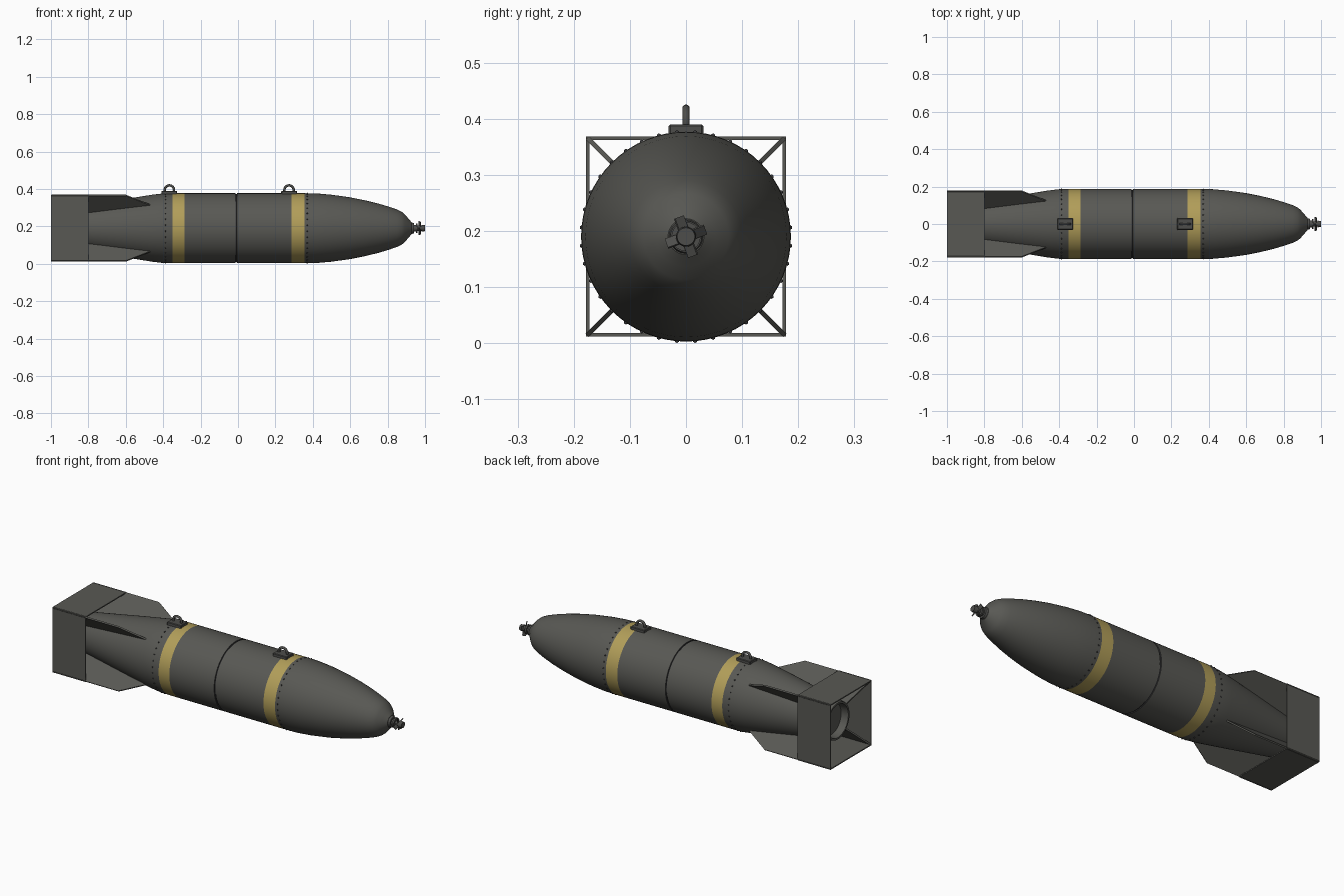
import bpy, bmesh
from math import sin, cos, pi, radians
from mathutils import Matrix, Vector

cube = bpy.data.objects.get("Cube")
if cube:
    bpy.data.objects.remove(cube, do_unlink=True)

AXIS_Z = 0.19
R = 0.187


def material(name, color):
    m = bpy.data.materials.new(name)
    m.use_nodes = True
    m.diffuse_color = (*color, 1)
    m.node_tree.nodes["Principled BSDF"].inputs["Base Color"].default_value = (*color, 1)
    return m


GREY = material("olive grey paint", (0.098, 0.098, 0.088))
YELLOW = material("yellow band paint", (0.44, 0.34, 0.10))
DARK = material("dark steel", (0.045, 0.045, 0.048))
FUZE = material("fuze metal", (0.075, 0.075, 0.07))


def finish(name, bm, mats, smooth=None):
    bmesh.ops.recalc_face_normals(bm, faces=bm.faces)
    mesh = bpy.data.meshes.new(name)
    bm.to_mesh(mesh)
    bm.free()
    ob = bpy.data.objects.new(name, mesh)
    bpy.context.collection.objects.link(ob)
    for m in mats:
        mesh.materials.append(m)
    if smooth:
        bpy.ops.object.select_all(action='DESELECT')
        ob.select_set(True)
        bpy.context.view_layer.objects.active = ob
        bpy.ops.object.shade_smooth_by_angle(angle=radians(smooth))
    return ob


def lathe(name, profile, mats, segments=64, smooth=30, rule=None):
    """Spin (x, radius) points about the long axis."""
    bm = bmesh.new()
    verts = [bm.verts.new((x, 0, AXIS_Z + r)) for x, r in profile]
    edges = [bm.edges.new(p) for p in zip(verts, verts[1:])]
    bmesh.ops.spin(bm, geom=verts + edges, cent=(0, 0, AXIS_Z), axis=(1, 0, 0),
                   angle=2 * pi, steps=segments, use_duplicate=False)
    bmesh.ops.remove_doubles(bm, verts=bm.verts, dist=0.0002)
    if rule:
        for f in bm.faces:
            f.material_index = rule(f.calc_center_median().x)
    return finish(name, bm, mats, smooth)


def prism(bm, outline, offset):
    """Extrude a closed outline by an offset, centred on its plane."""
    verts = [bm.verts.new(Vector(p) - offset / 2) for p in outline]
    ext = bmesh.ops.extrude_face_region(bm, geom=[bm.faces.new(verts)])
    bmesh.ops.translate(bm, vec=offset,
                        verts=[v for v in ext["geom"] if isinstance(v, bmesh.types.BMVert)])


# Bomb body: hollow tail cone, banded cylinder with a seam, ogive nose
BANDS = ((-0.35, -0.285), (0.285, 0.355))


def body_color(x):
    if abs(x + 0.01) < 0.004:
        return 2
    return int(any(a < x < b for a, b in BANDS))


tail = [(-0.88, 0), (-0.88, 0.085), (-0.92, 0.09), (-0.92, 0.1),
        (-0.8, 0.121), (-0.6, 0.156), (-0.46, 0.179), (-0.4, 0.186)]
middle = [(BANDS[0][0], R), (BANDS[0][1], R), (-0.014, R), (-0.013, R - 0.005),
          (-0.007, R - 0.005), (-0.006, R), (BANDS[1][0], R), (BANDS[1][1], R)]
nose = [(0.42, 0.186), (0.5, 0.179), (0.6, 0.165), (0.68, 0.149), (0.75, 0.132),
        (0.81, 0.114), (0.85, 0.1), (0.875, 0.088), (0.89, 0.076),
        (0.91, 0.053), (0.928, 0.032), (0.928, 0)]
lathe("bomb_body", tail + middle + nose, [GREY, YELLOW, DARK], rule=body_color)

# Rivet rows around the body
bm = bmesh.new()
for x in (-0.388, 0.37):
    for i in range(36):
        a = 2 * pi * (i + 0.5) / 36
        pos = (x, (R - 0.0005) * sin(a), AXIS_Z + (R - 0.0005) * cos(a))
        bmesh.ops.create_icosphere(bm, subdivisions=1, radius=0.004,
                                   matrix=Matrix.Translation(pos))
finish("rivets", bm, [DARK], 60)

# Four diagonal tail fins
bm = bmesh.new()
fin = [(-0.46, 0.172), (-0.6, 0.249), (-0.998, 0.249), (-0.92, 0.09), (-0.8, 0.112)]
for i in range(4):
    a = pi / 4 + i * pi / 2
    prism(bm, [(x, r * cos(a), AXIS_Z + r * sin(a)) for x, r in fin],
          Vector((0, -sin(a), cos(a))) * 0.008)
finish("tail_fins", bm, [GREY])

# Open box shroud around the fins
bm = bmesh.new()
loops = []
for x, h in ((-1, 0.178), (-0.8, 0.178), (-0.8, 0.172), (-1, 0.172)):
    loops.append([bm.verts.new((x, sy * h, AXIS_Z + sz * h))
                  for sy, sz in ((-1, -1), (1, -1), (1, 1), (-1, 1))])
for a, b in zip(loops, loops[1:] + loops[:1]):
    for i in range(4):
        j = (i + 1) % 4
        bm.faces.new((a[i], a[j], b[j], b[i]))
finish("tail_box_shroud", bm, [GREY])

# Two suspension lugs: base plate and upright eye
for name, x in (("rear", -0.367), ("front", 0.273)):
    bm = bmesh.new()
    bmesh.ops.create_cube(bm, size=1, matrix=Matrix.Translation((x, 0, 0.379))
                          @ Matrix.Diagonal((0.084, 0.062, 0.022, 1)))
    bmesh.ops.bevel(bm, geom=bm.edges[:], offset=0.003, segments=1, affect='EDGES')
    finish(name + "_lug_base", bm, [FUZE])
    bpy.ops.mesh.primitive_torus_add(location=(x, 0, 0.394), rotation=(pi / 2, 0, 0),
                                     major_radius=0.025, minor_radius=0.0065,
                                     major_segments=28, minor_segments=10)
    eye = bpy.context.object
    eye.name = name + "_lug_eye"
    eye.data.materials.append(FUZE)
    bpy.ops.object.shade_smooth_by_angle(angle=radians(60))

# Nose fuze with collars and a small arming vane
lathe("nose_fuze", [(0.92, 0), (0.92, 0.032), (0.94, 0.028), (0.94, 0.018),
                    (0.951, 0.018), (0.951, 0.026), (0.96, 0.026), (0.96, 0.014),
                    (0.98, 0.014), (0.98, 0.018), (1.0, 0.016), (1.0, 0)],
      [FUZE], segments=20)
bm = bmesh.new()
for i in range(4):
    turn = Matrix.Rotation(radians(20 + 90 * i), 4, 'X')
    twist = Matrix.Rotation(radians(35), 4, 'Z')
    bmesh.ops.create_cube(bm, size=1, matrix=Matrix.Translation((0.972, 0, AXIS_Z)) @ turn
                          @ Matrix.Translation((0, 0, 0.024)) @ twist
                          @ Matrix.Diagonal((0.004, 0.02, 0.026, 1)))
finish("arming_vane", bm, [FUZE])
